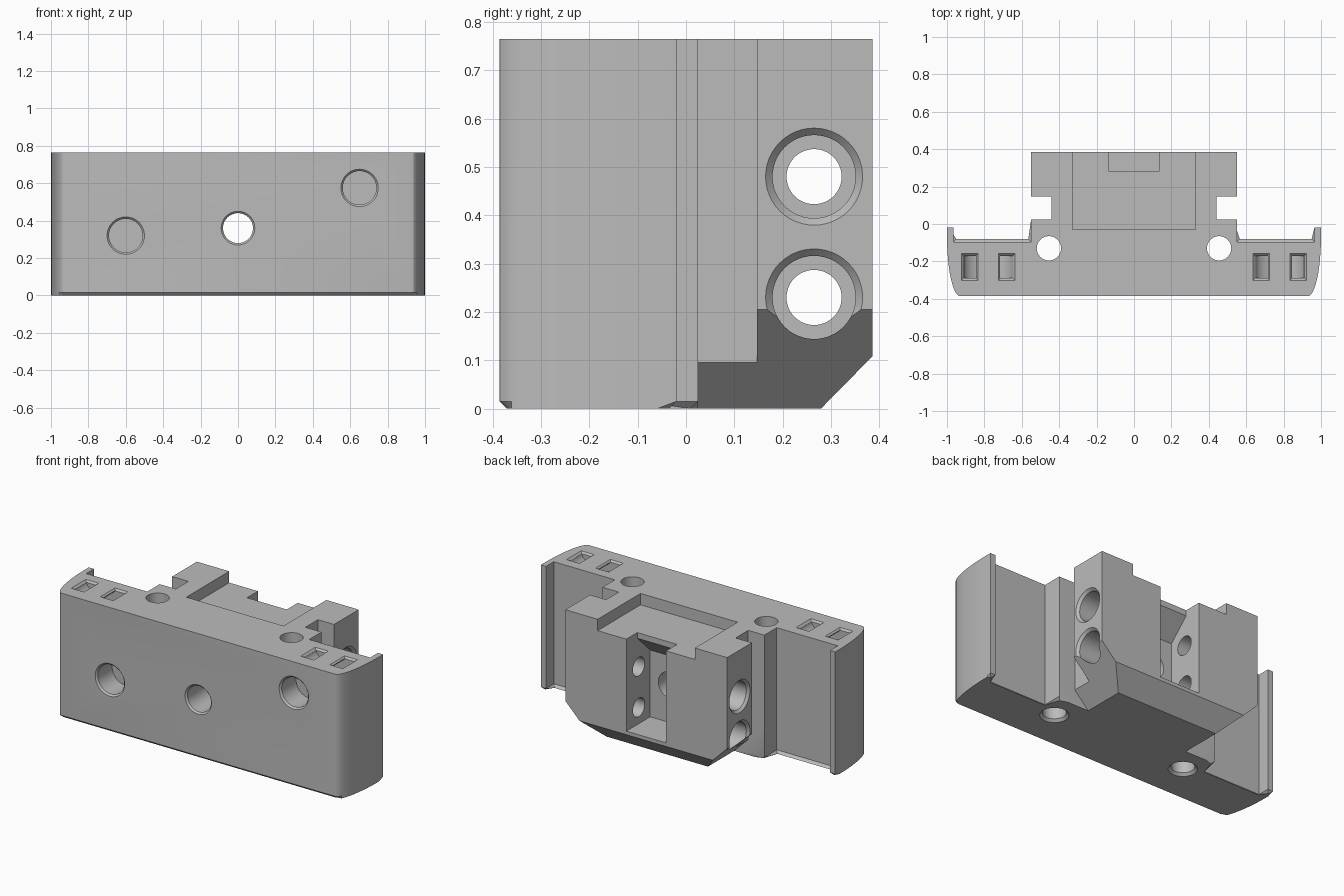
import bpy, bmesh, math
from mathutils import Vector

cube = bpy.data.objects.get("Cube")
if cube:
    bpy.data.objects.remove(cube, do_unlink=True)

grey = bpy.data.materials.new("plain_grey")
grey.use_nodes = True
grey.diffuse_color = (0.5, 0.5, 0.5, 1)
grey.node_tree.nodes["Principled BSDF"].inputs["Base Color"].default_value = (0.5, 0.5, 0.5, 1)

TOP = 0.765
BACK = 0.386


def finish(bm, name):
    bmesh.ops.recalc_face_normals(bm, faces=bm.faces)
    mesh = bpy.data.meshes.new(name)
    bm.to_mesh(mesh)
    bm.free()
    mesh.materials.append(grey)
    ob = bpy.data.objects.new(name, mesh)
    bpy.context.collection.objects.link(ob)
    return ob


def prism_mesh(points, axis, lo, hi):
    """Extrude a 2D outline along an axis."""
    place = {"x": lambda a, b, h: (h, a, b),
             "y": lambda a, b, h: (a, h, b),
             "z": lambda a, b, h: (a, b, h)}[axis]
    bm = bmesh.new()
    low = [bm.verts.new(place(a, b, lo)) for a, b in points]
    high = [bm.verts.new(place(a, b, hi)) for a, b in points]
    bm.faces.new(low)
    bm.faces.new(high)
    n = len(points)
    for i in range(n):
        j = (i + 1) % n
        bm.faces.new((low[i], low[j], high[j], high[i]))
    return bm


def cut(cutter):
    """Subtract a cutter from the body and delete it."""
    cutter.hide_render = True
    bpy.context.view_layer.objects.active = body
    mod = body.modifiers.new("cut", "BOOLEAN")
    mod.operation = "DIFFERENCE"
    mod.solver = "EXACT"
    mod.object = cutter
    bpy.ops.object.modifier_apply(modifier=mod.name)
    bpy.data.objects.remove(cutter, do_unlink=True)


def cut_prism(points, axis, lo, hi):
    cut(finish(prism_mesh(points, axis, lo, hi), "cutter"))


def cut_box(x0, x1, y0, y1, z0, z1):
    cut_prism([(x0, y0), (x1, y0), (x1, y1), (x0, y1)], "z", z0, z1)


def cut_bore(profile, origin, axis, sides=48):
    """Cut a stepped round hole; profile is (depth, radius) along the axis."""
    turn = Vector(axis).to_track_quat("Z", "Y")
    bm = bmesh.new()
    rings = []
    for depth, r in profile:
        rings.append([bm.verts.new(Vector(origin) + turn @ Vector(
            (r * math.cos(math.tau * i / sides), r * math.sin(math.tau * i / sides), depth)))
            for i in range(sides)])
    bm.faces.new(rings[0])
    bm.faces.new(rings[-1])
    for a, b in zip(rings, rings[1:]):
        for i in range(sides):
            j = (i + 1) % sides
            bm.faces.new((a[i], a[j], b[j], b[i]))
    cut(finish(bm, "cutter"))


# Main body: plan outline with rounded ends, lips, neck and rear block
arc = [(0.93 + 0.07 * math.sin(t), -0.06 - 0.326 * math.cos(t))
       for t in [math.pi / 2 * i / 12 for i in range(13)]]
half = arc + [(1, -0.02), (0.965, -0.02), (0.965, -0.095), (0.55, -0.095),
              (0.55, 0.025), (0.44, 0.025), (0.44, 0.147), (0.55, 0.147), (0.55, BACK)]
outline = half + [(-x, y) for x, y in reversed(half)]
bm = prism_mesh(outline, "z", 0, TOP)
rim = [e for e in bm.edges if all(v.co.z < 0.001 and v.co.y < 0.03 for v in e.verts)]
bmesh.ops.bevel(bm, geom=rim, offset=0.015, segments=1, affect="EDGES")
body = finish(bm, "mounting_block")

# Slanted underside of the rear block
for s in (-1, 1):
    cut_prism([(s * 0.295, -0.05), (s * 0.70, 0.355), (s * 0.70, -0.05)], "y", 0.025, 0.5)
cut_prism([(0.23, -0.05), (0.48, 0.204), (0.48, -0.05)], "x", -0.8, 0.8)

# Shallow top recess and rear slot with a sloped roof
cut_box(-0.33, 0.33, -0.03, 0.5, TOP - 0.07, TOP + 0.1)
cut_prism([(0.155, 0.13), (0.5, 0.13), (0.5, 0.75), (0.28, 0.75), (0.28, 0.66), (0.155, 0.54)],
          "x", -0.135, 0.135)

# Front holes: one through, two blind
cut_bore([(-0.01, 0.1), (0.01, 0.08), (0.6, 0.08)], (0, -BACK, 0.36), (0, 1, 0))
for x, z in ((-0.6, 0.32), (0.65, 0.575)):
    cut_bore([(-0.01, 0.11), (0.01, 0.09), (0.15, 0.09)], (x, -BACK, z), (0, 1, 0))

for s in (-1, 1):
    # Vertical through holes, countersunk below
    cut_bore([(-0.01, 0.09), (0.015, 0.065), (0.9, 0.065)], (s * 0.455, -0.13, 0), (0, 0, 1))
    # Counterbored side holes reaching the rear slot
    for z in (0.23, 0.48):
        cut_bore([(-0.01, 0.11), (0.015, 0.086), (0.2, 0.086), (0.2, 0.057), (0.5, 0.057)],
                 (s * 0.55, 0.265, z), (-s, 0, 0))
    # Curved strap tunnel joining two top pockets
    angles = [math.pi * i / 16 for i in range(17)]
    loop = [(0.132, a) for a in angles] + [(0.066, a) for a in reversed(angles)]
    path = [(s * 0.78 + r * math.cos(a), TOP - 0.6 * r * math.sin(a)) for r, a in loop]
    n = len(angles)
    up = TOP + 0.05
    path = ([(path[0][0], up)] + path[:n] + [(path[n - 1][0], up), (path[n][0], up)]
            + path[n:] + [(path[-1][0], up)])
    cut_prism(path, "y", -0.29, -0.17)
    # Bevelled pocket mouths
    for x in (0.681, 0.879):
        bm = prism_mesh([(-1, -1), (1, -1), (1, 1), (-1, 1)], "z", TOP - 0.012, TOP + 0.012)
        for v in bm.verts:
            grow = 0.012 if v.co.z > TOP else -0.012
            v.co.x = s * x + v.co.x * (0.044 + grow)
            v.co.y = -0.23 + v.co.y * (0.071 + grow)
        cut(finish(bm, "cutter"))

bpy.ops.object.select_all(action="DESELECT")
body.select_set(True)
bpy.context.view_layer.objects.active = body
bpy.ops.object.shade_smooth_by_angle(angle=math.radians(25))
